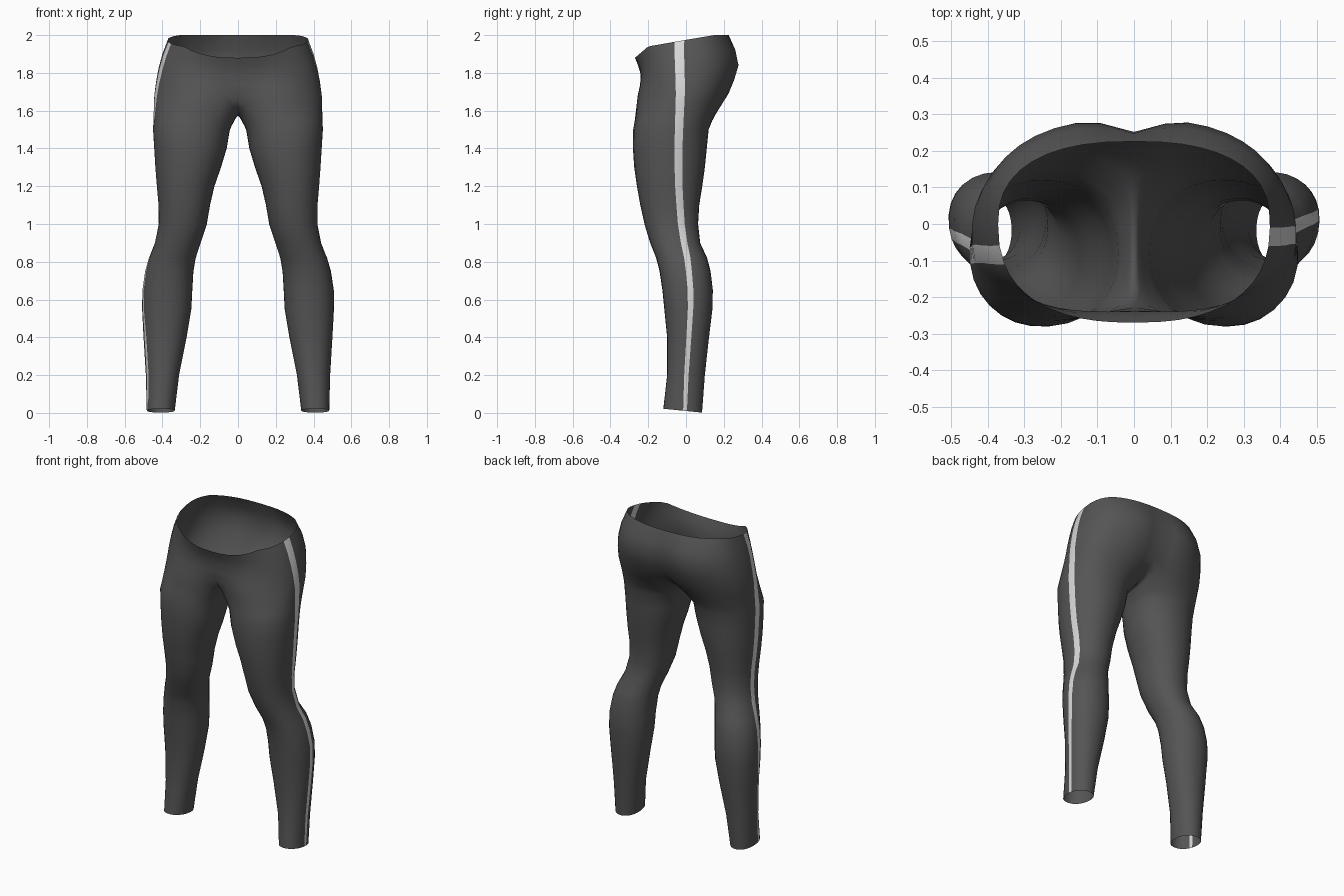
import bpy, bmesh
from math import sin, cos, asin, pi, radians, copysign, exp
from mathutils import Vector

cube = bpy.data.objects.get("Cube")
if cube:
    bpy.data.objects.remove(cube)


def material(name, value):
    mat = bpy.data.materials.new(name)
    mat.use_nodes = True
    colour = (value, value, value, 1)
    mat.diffuse_color = colour
    mat.node_tree.nodes["Principled BSDF"].inputs["Base Color"].default_value = colour
    return mat


# Leg sections: height, inner x, outer x, front y, back y, stripe y
LEG = [
    (0.0, .335, .483, -.12, .085, -.005),
    (.2, .312, .488, -.10, .10, .002),
    (.4, .272, .50, -.10, .122, .015),
    (.55, .247, .508, -.115, .14, .024),
    (.65, .242, .507, -.125, .142, .024),
    (.75, .236, .492, -.14, .13, .015),
    (.82, .224, .472, -.158, .112, .007),
    (.9, .198, .44, -.19, .075, -.01),
    (1.0, .165, .42, -.22, .064, -.025),
    (1.1, .148, .421, -.242, .07, -.032),
    (1.2, .125, .43, -.26, .086, -.038),
    (1.3, .09, .438, -.274, .10, -.04),
    (1.4, .06, .444, -.281, .11, -.04),
    (1.5, .043, .45, -.28, .12, -.037),
]
# Hip sections: rise, half width, front y, back y, cleft depth, thigh bulge, stripe y
HIP = [
    (0, .444, -.235, .238, .05, .045, -.03),
    (.25, .434, -.235, .272, .04, .022, -.03),
    (.5, .42, -.24, .289, .037, .008, -.033),
    (.75, .4, -.254, .272, .025, 0, -.035),
    (1, .372, -.27, .226, 0, 0, -.035),
]
FORK = 1.68          # height where the two legs join the hips
ARC, INNER = 11, 8   # segments each side of the stripe, and inside the leg
SPLIT = radians(145)


def power(v, p):
    return copysign(abs(v) ** p, v) if abs(v) > 1e-9 else 0.0


def angle_at(y, cy, front, back, p):
    """Angle on the section outline whose point has this y."""
    radius = back - cy if y > cy else cy - front
    return asin(power((y - cy) / radius, 1 / p))


def spread(start, a, b, end):
    """Angles from front to back with two columns on the stripe edges."""
    first = [start + (a - start) * i / ARC for i in range(ARC + 1)]
    return first + [b + (end - b) * i / ARC for i in range(ARC + 1)]


def stripe_edges(y, z, side):
    y += 0 if side > 0 else -.05
    half = .01 + .008 * z
    return y - half, y + half


def leg_ring(row, side):
    z, inner, outer, front, back, stripe = row
    cx, cy, p = (inner + outer) / 2, (front + back) / 2, .93
    a, b = [angle_at(y, cy, front, back, p) for y in stripe_edges(stripe, z, side)]
    angles = spread(-SPLIT, a, b, SPLIT)
    angles += [SPLIT + (2 * pi - 2 * SPLIT) * i / INNER for i in range(1, INNER)]
    ring = []
    for t in angles:
        x = cx + (outer - cx) * power(cos(t), p)
        y = cy + (back - cy) * power(sin(t), p)
        ring.append(Vector((side * x, y, z if z else .01 - .1 * y)))
    return ring


def waist_height(y):
    if y < -.2:
        return 1.94 + (y + .2) * .86
    if y < 0:
        return 1.975 + y * .175
    return min(2.0, 1.975 + y * .167)


def hip_ring(row, side):
    rise, width, front, back, cleft, bulge, stripe = row
    cy, p = -.03 * (1 - rise), .82
    edges = stripe_edges(stripe, FORK + .3 * rise, side)
    a, b = [angle_at(y, cy, front, back, p) for y in edges]
    ring = []
    for t in spread(-pi / 2, a, b, pi / 2):
        x = width * power(max(0, cos(t)), p)
        s = power(sin(t), p)
        if s > 0:
            y = cy + (back - cy) * s - cleft * s * exp(-(x / .08) ** 2)
        else:
            y = cy + (cy - front) * s + bulge * s * sin(pi * min(x / .5, 1)) ** 2
        z = FORK + rise * (waist_height(y) - FORK)
        ring.append(Vector((side * x, y, z)))
    return ring


def fork_ring(side):
    """Lowest hip outline closed by the curved seam between the legs."""
    ring = hip_ring(HIP[0], side)
    front, back = ring[0], ring[-1]
    for i in range(1, INNER):
        s = i / INNER
        seam = back.lerp(front, s)
        seam.z -= .1 * sin(pi * s) ** .7
        ring.append(seam)
    return ring


def bridge(bm, low, high, columns, closed):
    for i in range(columns if closed else columns - 1):
        j = (i + 1) % columns
        face = bm.faces.new((low[i], low[j], high[j], high[i]))
        face.smooth = True
        face.material_index = int(i == ARC)


bm = bmesh.new()
for side in (1, -1):
    # Leg tube from hem to fork
    rings = [leg_ring(row, side) for row in LEG]
    top, fork = rings[-1], fork_ring(side)
    for k in (.25, .5, .75):
        rings.append([p.lerp(q, k) for p, q in zip(top, fork)])
    rings.append(fork)
    verts = [[bm.verts.new(p) for p in ring] for ring in rings]
    for low, high in zip(verts, verts[1:]):
        bridge(bm, low, high, len(low), True)
    # Hip half from fork to waist
    below = verts[-1][:2 * ARC + 2]
    for row in HIP[1:]:
        above = [bm.verts.new(p) for p in hip_ring(row, side)]
        bridge(bm, below, above, len(above), False)
        below = above

# Weld the halves and soften the fork
bmesh.ops.remove_doubles(bm, verts=bm.verts[:], dist=.0005)
soft = [v for v in bm.verts if 1.5 < v.co.z < 1.78 and abs(v.co.x) < .33]
for _ in range(2):
    bmesh.ops.smooth_vert(bm, verts=soft, factor=.5,
                          use_axis_x=True, use_axis_y=True, use_axis_z=True)
bmesh.ops.recalc_face_normals(bm, faces=bm.faces[:])

mesh = bpy.data.meshes.new("leggings")
bm.to_mesh(mesh)
bm.free()
mesh.materials.append(material("charcoal fabric", .09))
mesh.materials.append(material("pale grey stripe", .68))
leggings = bpy.data.objects.new("leggings", mesh)
bpy.context.collection.objects.link(leggings)
